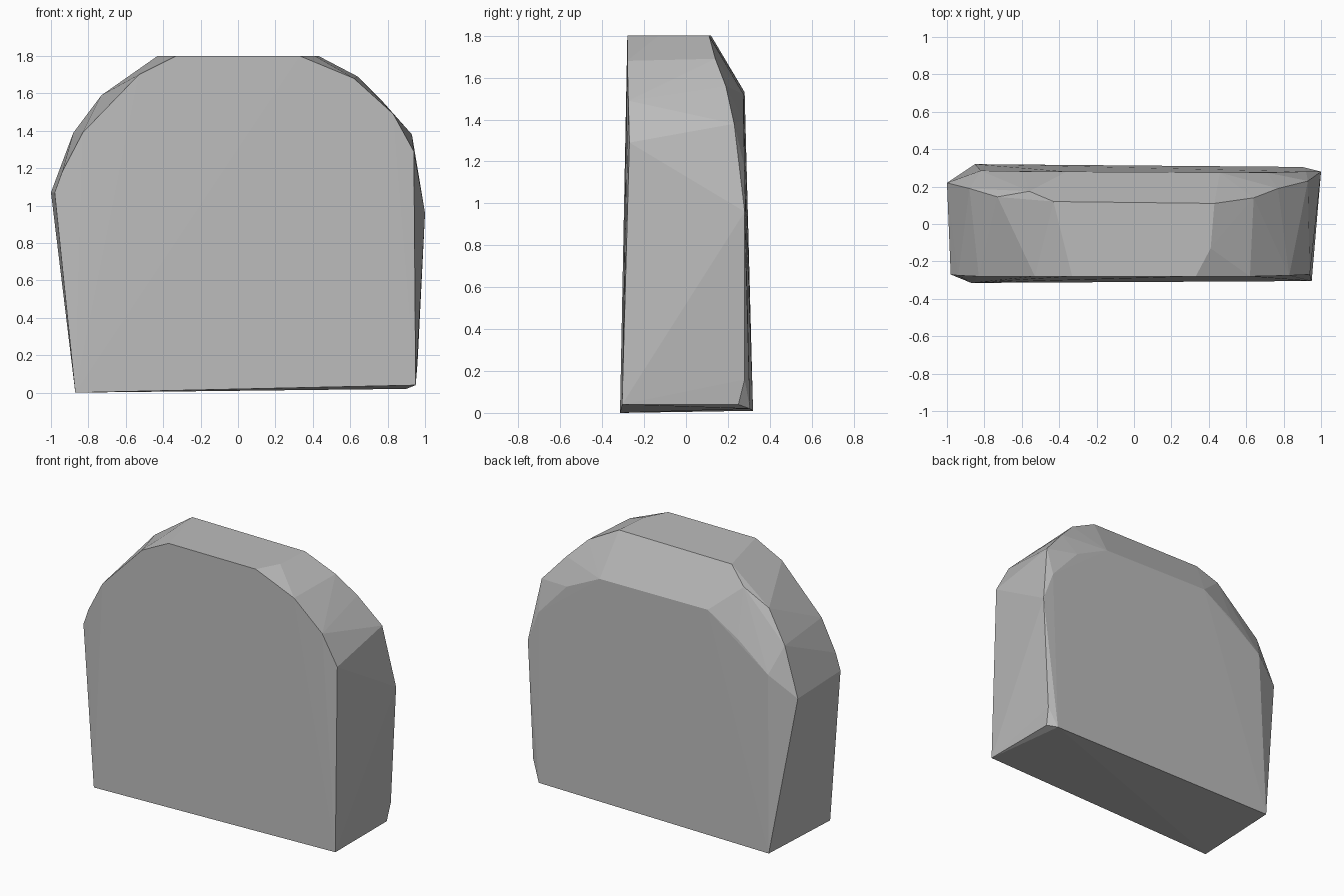
import bpy
import bmesh

cube = bpy.data.objects.get("Cube")
if cube:
    bpy.data.objects.remove(cube, do_unlink=True)

# One stone colour
stone = bpy.data.materials.new("grey_stone")
stone.use_nodes = True
grey = (0.5, 0.5, 0.5, 1)
stone.diffuse_color = grey
stone.node_tree.nodes["Principled BSDF"].inputs["Base Color"].default_value = grey

# Front face outline (x, y, z), leaning slightly back
front = [(-.87, -.315, 0), (-.98, -.27, 1.07), (-.94, -.275, 1.18),
         (-.83, -.28, 1.39), (-.53, -.28, 1.70), (-.33, -.28, 1.80),
         (.33, -.28, 1.80), (.62, -.28, 1.68), (.83, -.275, 1.49),
         (.94, -.27, 1.29), (.95, -.305, .04)]

# Widest ridge around the sides and the arched top
ridge = [(-1, .22, 1.07), (-.88, .19, 1.39), (-.73, .145, 1.59),
         (-.56, .175, 1.70), (-.43, .12, 1.80), (.43, .11, 1.80),
         (.64, .14, 1.69), (.77, .19, 1.56), (.93, .23, 1.38),
         (1, .28, .96), (.96, .28, .16), (.95, .25, .04), (.41, -.13, 1.80)]

# Back face outline, inside the chamfer
back = [(-.85, .32, .01), (-.82, .285, 1.21), (-.59, .28, 1.39),
        (-.36, .28, 1.53), (.46, .275, 1.52), (.71, .275, 1.40),
        (.92, .28, 1.17), (.90, .305, .02)]

# Chiselled stone slab wrapped around the three outlines
bm = bmesh.new()
for point in front + ridge + back:
    bm.verts.new(point)
hull = bmesh.ops.convex_hull(bm, input=bm.verts)
loose = {v for v in hull["geom_interior"] + hull["geom_unused"]
         if isinstance(v, bmesh.types.BMVert)}
bmesh.ops.delete(bm, geom=list(loose), context="VERTS")
bmesh.ops.recalc_face_normals(bm, faces=bm.faces)
mesh = bpy.data.meshes.new("stone_slab")
bm.to_mesh(mesh)
bm.free()
mesh.materials.append(stone)
slab = bpy.data.objects.new("stone_slab", mesh)
bpy.context.collection.objects.link(slab)
